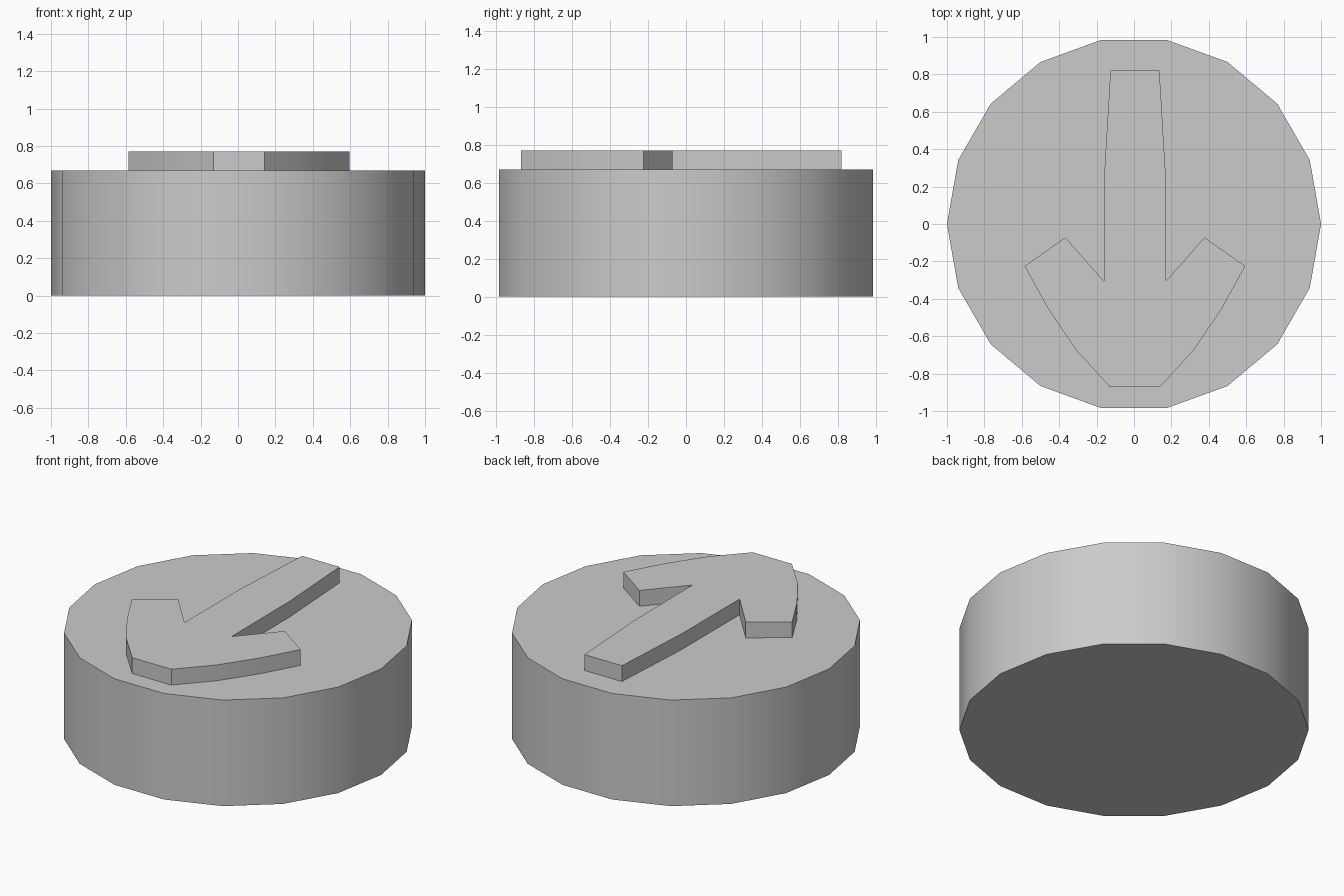
import bpy, bmesh, math

if "Cube" in bpy.data.objects:
    bpy.data.objects.remove(bpy.data.objects["Cube"])


def prism(name, outline, z0, z1):
    """Extrude a flat counter-clockwise outline from z0 to z1."""
    bm = bmesh.new()
    base = bm.faces.new([bm.verts.new((x, y, z0)) for x, y in outline])
    ext = bmesh.ops.extrude_face_region(bm, geom=[base], use_keep_orig=True)
    for v in ext["geom"]:
        if isinstance(v, bmesh.types.BMVert):
            v.co.z = z1
    bmesh.ops.recalc_face_normals(bm, faces=bm.faces)
    mesh = bpy.data.meshes.new(name)
    bm.to_mesh(mesh)
    bm.free()
    obj = bpy.data.objects.new(name, mesh)
    bpy.context.collection.objects.link(obj)
    bpy.ops.object.select_all(action='DESELECT')
    obj.select_set(True)
    bpy.context.view_layer.objects.active = obj
    bpy.ops.object.shade_smooth_by_angle(angle=math.radians(30))
    return obj


TOP = 0.67

# Round 18-sided body
SIDES = 18
circle = [(math.cos(math.tau * i / SIDES), math.sin(math.tau * i / SIDES))
          for i in range(SIDES)]
prism("button_body", circle, 0, TOP)

# Raised arrow pointing to the front: right half profile, mirrored about its axis
AXIS = 0.005
half = [(0.137, -0.868), (0.316, -0.672), (0.463, -0.455), (0.59, -0.225),
        (0.372, -0.072), (0.165, -0.306), (0.163, 0.28), (0.131, 0.82)]
outline = [(AXIS + x, y) for x, y in half]
outline += [(AXIS - x, y) for x, y in reversed(half)]
prism("raised_arrow", outline, TOP - 0.01, 0.77)
